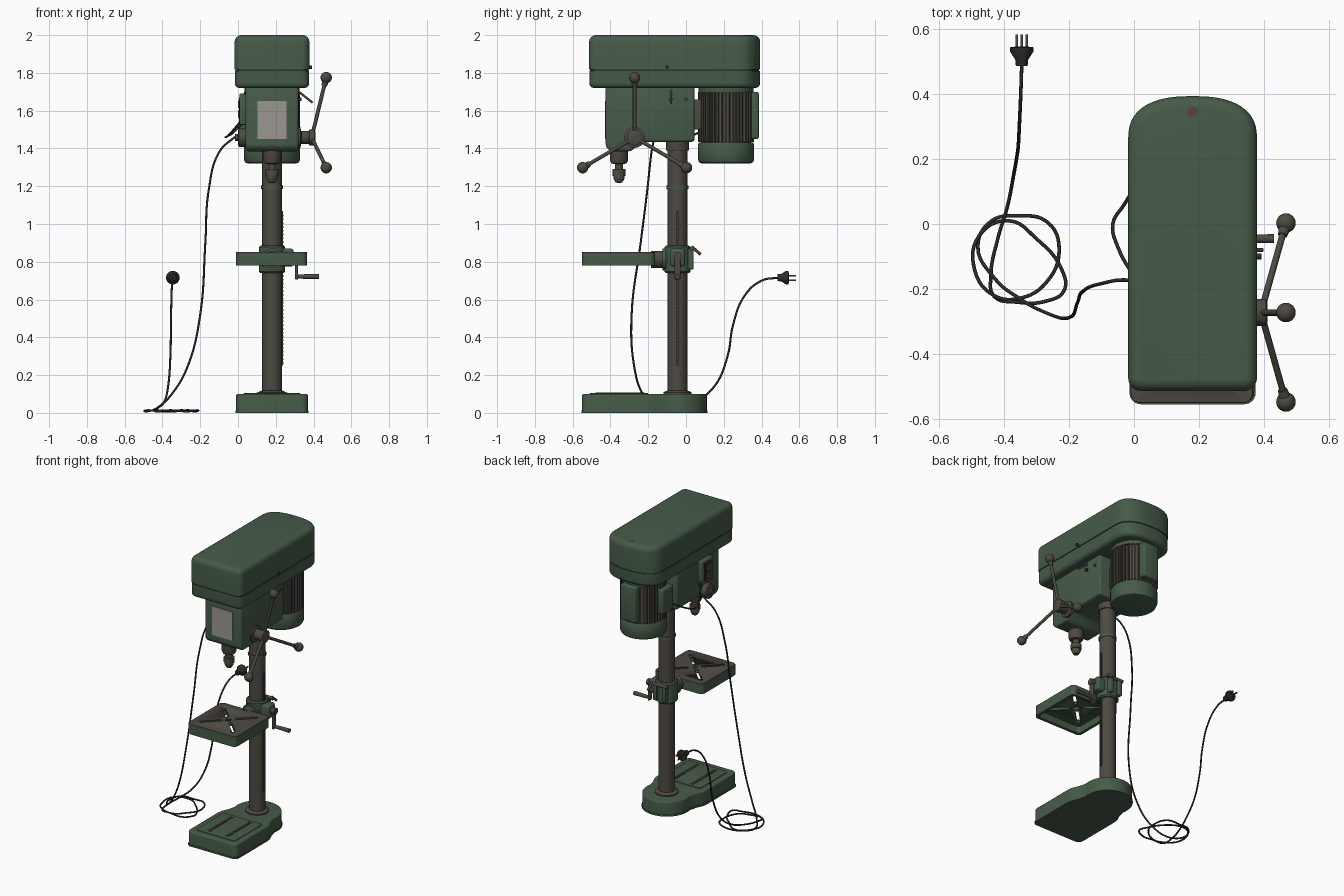
import bpy, bmesh, math
from mathutils import Vector

if "Cube" in bpy.data.objects:
    bpy.data.objects.remove(bpy.data.objects["Cube"])

def material(name, rgb):
    m = bpy.data.materials.new(name)
    m.diffuse_color = (*rgb, 1)
    m.use_nodes = True
    m.node_tree.nodes["Principled BSDF"].inputs["Base Color"].default_value = m.diffuse_color
    return m

GREEN = material("machine green", (0.062, 0.105, 0.066))
STEEL = material("brown grey steel", (0.075, 0.068, 0.056))
DARK = material("dark rubber", (0.028, 0.026, 0.022))
PLATE = material("pale plate", (0.33, 0.31, 0.29))
RED = material("dull red", (0.10, 0.055, 0.04))
CX, CY = 0.18, -0.045          # column axis

def finish(name, bm, mat):
    bmesh.ops.recalc_face_normals(bm, faces=bm.faces)
    me = bpy.data.meshes.new(name)
    bm.to_mesh(me)
    bm.free()
    ob = bpy.data.objects.new(name, me)
    bpy.context.collection.objects.link(ob)
    me.materials.append(mat)
    bpy.ops.object.select_all(action='DESELECT')
    ob.select_set(True)
    bpy.context.view_layer.objects.active = ob
    bpy.ops.object.shade_smooth_by_angle(angle=math.radians(35))
    return ob

def prism(name, outline, z0, z1, mat, top=0, bottom=0):
    """Extrude an xy outline upward, with optional rounded rims."""
    bm = bmesh.new()
    face = bm.faces.new([bm.verts.new((x, y, z0)) for x, y in outline])
    ext = bmesh.ops.extrude_face_region(bm, geom=[face])
    bmesh.ops.translate(bm, vec=(0, 0, z1 - z0), verts=[v for v in ext['geom'] if isinstance(v, bmesh.types.BMVert)])
    for width, z in ((top, z1), (bottom, z0)):
        if width:
            rim = [e for e in bm.edges if all(abs(v.co.z - z) < 1e-5 for v in e.verts)]
            bmesh.ops.bevel(bm, geom=rim, offset=width, segments=4, profile=0.5, affect='EDGES')
    return finish(name, bm, mat)

def box(name, x, y, z, mat, bevel=0, angle=0):
    bm = bmesh.new()
    bmesh.ops.create_cube(bm, size=1)
    bmesh.ops.scale(bm, vec=(x[1] - x[0], y[1] - y[0], z[1] - z[0]), verts=bm.verts)
    if bevel:
        bmesh.ops.bevel(bm, geom=bm.edges[:], offset=bevel, segments=3, profile=0.5, affect='EDGES')
    ob = finish(name, bm, mat)
    ob.location = (sum(x) / 2, sum(y) / 2, sum(z) / 2)
    ob.rotation_euler.z = angle
    return ob

def lathe(name, start, axis, profile, mat, n=32):
    """Spin (radius, distance) pairs around an axis."""
    bm = bmesh.new()
    q = Vector(axis).to_track_quat('Z', 'Y')
    rings = [[bm.verts.new(Vector(start) + q @ Vector((r * math.cos(t), r * math.sin(t), h)))
              for t in (2 * math.pi * i / n for i in range(n))] for r, h in profile]
    for a, b in zip(rings, rings[1:]):
        for i in range(n):
            bm.faces.new((a[i], a[(i + 1) % n], b[(i + 1) % n], b[i]))
    bm.faces.new(rings[0])
    bm.faces.new(rings[-1])
    return finish(name, bm, mat)

def rod(name, a, b, r, mat, r2=None, n=20):
    d = Vector(b) - Vector(a)
    return lathe(name, a, d, [(r, 0), (r2 or r, d.length)], mat, n)

def ball(name, centre, r, mat):
    bm = bmesh.new()
    bmesh.ops.create_uvsphere(bm, u_segments=24, v_segments=14, radius=r)
    ob = finish(name, bm, mat)
    ob.location = centre
    return ob

def cable(name, points, r, mat):
    cu = bpy.data.curves.new(name, 'CURVE')
    cu.dimensions = '3D'
    cu.bevel_depth, cu.bevel_resolution, cu.resolution_u = r, 2, 6
    cu.use_fill_caps = True
    sp = cu.splines.new('BEZIER')
    sp.bezier_points.add(len(points) - 1)
    for bp, p in zip(sp.bezier_points, points):
        bp.co = p
        bp.handle_left_type = bp.handle_right_type = 'AUTO'
    ob = bpy.data.objects.new(name, cu)
    bpy.context.collection.objects.link(ob)
    cu.materials.append(mat)
    return ob

def cut(ob, cutter):
    m = ob.modifiers.new("cut", 'BOOLEAN')
    m.operation, m.object, m.solver = 'DIFFERENCE', cutter, 'EXACT'
    cutter.hide_render = True
    cutter.hide_viewport = True

def arc(cx, cy, r, a0, a1, n=6):
    return [(cx + r * math.cos(math.radians(a0 + (a1 - a0) * i / n)),
             cy + r * math.sin(math.radians(a0 + (a1 - a0) * i / n))) for i in range(n + 1)]

def rounded(x0, x1, y0, y1, r):
    return (arc(x0 + r, y0 + r, r, 180, 270) + arc(x1 - r, y0 + r, r, 270, 360)
            + arc(x1 - r, y1 - r, r, 0, 90) + arc(x0 + r, y1 - r, r, 90, 180))

# Base: rectangular front flowing into a round foot
def base_outline(d):
    return (arc(0.025 + d, -0.515 + d, 0.035, 180, 270) + arc(0.335 - d, -0.515 + d, 0.035, 270, 360)
            + [(0.37 - d, -0.21), (0.365 - d, -0.175), (0.345 - d, -0.13)]
            + arc(CX, CY, 0.155 - d, -12, 192, 28) + [(0.015 + d, -0.13), (-0.005 + d, -0.175), (-0.01 + d, -0.21)])
prism("base", base_outline(0), 0, 0.1, GREEN, top=0.008)
prism("base_bottom_rim", base_outline(-0.004), 0, 0.012, GREEN)
prism("base_work_pad", rounded(0.03, 0.33, -0.51, -0.2, 0.02), 0.098, 0.105, GREEN, top=0.003)
for x in (0.11, 0.25):
    box("base_slot", (x - 0.013, x + 0.013), (-0.48, -0.22), (0.1, 0.107), STEEL)
    box("base_slot_gap", (x - 0.006, x + 0.006), (-0.475, -0.225), (0.1, 0.108), DARK)

# Column with foot flange, collars and rack
lathe("column", (CX, CY, 0.09), (0, 0, 1), [(0.075, 0), (0.075, 0.018), (0.062, 0.026), (0.052, 0.028), (0.052, 1.45)], STEEL, 40)
lathe("rack_collar", (CX, CY, 1.185), (0, 0, 1), [(0.057, 0), (0.057, 0.018)], GREEN, 40)
lathe("head_collar", (CX, CY, 1.39), (0, 0, 1), [(0.06, 0), (0.062, 0.06)], STEEL, 40)
box("rack", (0.225, 0.237), (CY - 0.008, CY + 0.008), (0.25, 1.07), DARK)
for i in range(40):
    z = 0.26 + i * 0.02
    box("rack_tooth", (0.235, 0.24), (CY - 0.007, CY + 0.007), (z, z + 0.009), STEEL)

# Tilting table, hollow below, with crossed slots
table = prism("table", rounded(-0.01, 0.365, -0.55, -0.165, 0.03), 0.78, 0.845, GREEN)
top = prism("table_top", rounded(-0.01, 0.365, -0.55, -0.165, 0.03), 0.845, 0.852, STEEL, top=0.003)
cut(table, prism("table_pocket_cutter", rounded(0.01, 0.345, -0.53, -0.185, 0.02), 0.7, 0.828, GREEN))
TX, TY = 0.178, -0.357
slots = [lathe("table_hole_cutter", (TX, TY, 0.75), (0, 0, 1), [(0.016, 0), (0.016, 0.2)], STEEL, 20)]
for k in range(4):
    a = math.radians(45 + 90 * k)
    x, y = TX + 0.115 * math.cos(a), TY + 0.115 * math.sin(a)
    slots.append(box("table_slot_cutter", (x - 0.07, x + 0.07), (y - 0.011, y + 0.011), (0.75, 0.95), STEEL, angle=a))
for s in slots:
    cut(table, s)
    cut(top, s)

# Table bracket, pivot, crank and clamp
lathe("table_bracket", (CX, CY, 0.74), (0, 0, 1), [(0.062, 0), (0.07, 0.008), (0.07, 0.137), (0.062, 0.145)], GREEN, 36)
rod("table_pivot", (CX, -0.185, 0.813), (CX, -0.09, 0.813), 0.045, STEEL, n=32)
rod("pivot_flange", (CX, -0.125, 0.813), (CX, -0.105, 0.813), 0.058, GREEN, n=32)
box("gear_housing", (0.21, 0.295), (-0.085, -0.005), (0.775, 0.87), GREEN, 0.015)
rod("crank_shaft", (0.28, CY, 0.83), (0.325, CY, 0.83), 0.022, STEEL)
crank = box("crank_arm", (0.302, 0.318), (CY - 0.016, CY + 0.016), (0.705, 0.85), STEEL, 0.006)
rod("crank_handle", (0.31, CY, 0.722), (0.43, CY, 0.722), 0.011, STEEL, 0.014)
for x in (0.145, 0.215):
    box("clamp_lug", (x - 0.014, x + 0.014), (0.01, 0.04), (0.76, 0.87), GREEN, 0.005)
rod("clamp_screw", (0.12, 0.03, 0.87), (0.25, 0.03, 0.87), 0.012, STEEL)
rod("clamp_lever", (0.24, 0.03, 0.88), (0.24, 0.078, 0.838), 0.008, STEEL)

# Head casting: side profile extruded across x
profile = [(-0.425, 1.73), (-0.425, 1.41), (-0.4, 1.385), (-0.29, 1.385), (-0.24, 1.435), (0.045, 1.435), (0.045, 1.73)]
bm = bmesh.new()
f = bm.faces.new([bm.verts.new((0.04, y, z)) for y, z in profile])
ext = bmesh.ops.extrude_face_region(bm, geom=[f])
bmesh.ops.translate(bm, vec=(0.28, 0, 0), verts=[v for v in ext['geom'] if isinstance(v, bmesh.types.BMVert)])
bmesh.ops.bevel(bm, geom=bm.edges[:], offset=0.014, segments=3, profile=0.5, affect='EDGES')
finish("head", bm, GREEN)
box("name_plate", (0.102, 0.258), (-0.43, -0.423), (1.45, 1.65), PLATE)

# Quill and chuck
lathe("quill_and_chuck", (CX, -0.355, 1.39), (0, 0, -1),
      [(0.047, 0), (0.047, 0.055), (0.04, 0.07), (0.022, 0.072), (0.022, 0.098), (0.034, 0.1), (0.034, 0.135),
       (0.029, 0.137), (0.029, 0.15), (0.018, 0.17), (0.008, 0.172)], STEEL)

# Feed hub with three ball-ended spokes, and return spring housing opposite
HY, HZ = -0.272, 1.458
lathe("feed_hub", (0.31, HY, HZ), (1, 0, 0), [(0.055, 0), (0.055, 0.02), (0.035, 0.025), (0.035, 0.065),
      (0.042, 0.068), (0.042, 0.095), (0.03, 0.1)], STEEL)
for y, z in ((HY, 1.775), (-0.547, 1.298), (0.003, 1.298)):
    rod("feed_spoke", (0.39, HY, HZ), (0.467, y, z), 0.01, STEEL)
    ball("feed_knob", (0.467, y, z), 0.03, STEEL)
    d = (Vector((0.467, y, z)) - Vector((0.39, HY, HZ))).normalized()
    rod("knob_neck", Vector((0.467, y, z)) - d * 0.045, (0.467, y, z), 0.014, STEEL, 0.022)
lathe("spring_housing", (0.045, HY, HZ), (-1, 0, 0), [(0.05, 0), (0.05, 0.04), (0.04, 0.045), (0.018, 0.046), (0.018, 0.06)], STEEL)

# Switch box
box("switch_box", (0.008, 0.05), (-0.31, -0.19), (1.525, 1.69), GREEN, 0.006)
box("switch_face", (0.004, 0.012), (-0.285, -0.215), (1.545, 1.67), DARK)
box("on_button", (0.0, 0.01), (-0.275, -0.225), (1.615, 1.655), STEEL)
box("off_button", (0.0, 0.01), (-0.275, -0.225), (1.56, 1.6), RED)

# Belt tension lever and clamps on the right of the head
rod("tension_lever", (0.31, -0.08, 1.71), (0.395, -0.08, 1.642), 0.006, STEEL)
rod("tension_bolt", (0.31, -0.08, 1.66), (0.335, -0.08, 1.66), 0.01, DARK)
rod("head_bolt", (0.31, 0.0, 1.66), (0.33, 0.0, 1.66), 0.01, STEEL)

# Motor: finned body, green caps, terminal boxes, mount
MX, MY = 0.18, 0.212
lathe("motor_body", (MX, MY, 1.42), (0, 0, 1), [(0.132, 0), (0.132, 0.31)], STEEL, 48)
for i in range(40):
    a = 2 * math.pi * i / 40
    x, y = MX + 0.137 * math.cos(a), MY + 0.137 * math.sin(a)
    box("motor_fin", (x - 0.011, x + 0.011), (y - 0.004, y + 0.004), (1.435, 1.7), STEEL, angle=a)
lathe("motor_fan_cover", (MX, MY, 1.32), (0, 0, 1), [(0.125, 0), (0.142, 0.006), (0.149, 0.022), (0.149, 0.1), (0.142, 0.112)], GREEN, 48)
lathe("motor_top_cap", (MX, MY, 1.695), (0, 0, 1), [(0.145, 0), (0.145, 0.035)], GREEN, 48)
box("motor_back_box", (0.12, 0.24), (0.33, 0.386), (1.45, 1.7), GREEN, 0.012)
box("motor_side_box", (0.005, 0.06), (0.13, 0.25), (1.49, 1.66), GREEN, 0.01)
box("motor_mount", (0.12, 0.24), (0.04, 0.1), (1.5, 1.66), STEEL, 0.008)

# Belt hood: rounded back, split by a dark seam
def hood_outline(d):
    back = []
    for i in range(29):
        t = math.pi * i / 28
        c, s = math.cos(t), math.sin(t)
        back.append((CX + (0.198 - d) * math.copysign(abs(c) ** 0.8, c), 0.26 + (0.133 - d) * s ** 0.8))
    return arc(0.022 + d, -0.473 + d, 0.04, 180, 270) + arc(0.338 - d, -0.473 + d, 0.04, 270, 360) + back
prism("hood_upper", hood_outline(0), 1.818, 2.0, GREEN, top=0.036)
prism("hood_seam", hood_outline(0.006), 1.805, 1.822, DARK)
prism("hood_lower", hood_outline(0.001), 1.72, 1.811, GREEN, bottom=0.025)
rod("hood_knob", (0.37, -0.1, 1.83), (0.392, -0.1, 1.83), 0.009, DARK)
lathe("hood_badge", (CX, 0.345, 1.996), (0, 0, 1), [(0.016, 0), (0.016, 0.005)], RED)

# Power cable: drop, two floor loops, rise to the plug
drop = [(0.02, -0.18, 1.48), (-0.03, -0.172, 1.45), (-0.1, -0.183, 1.38), (-0.155, -0.205, 1.18), (-0.173, -0.24, 0.9),
        (-0.2, -0.288, 0.52), (-0.265, -0.275, 0.25), (-0.35, -0.23, 0.1), (-0.43, -0.165, 0.025)]
loops = [(-0.48, -0.07), (-0.44, 0.008), (-0.36, 0.025), (-0.265, 0.005), (-0.23, -0.08), (-0.27, -0.18), (-0.35, -0.228),
         (-0.43, -0.22), (-0.49, -0.14), (-0.475, -0.035), (-0.385, 0.01), (-0.3, -0.045), (-0.222, -0.14),
         (-0.215, -0.205), (-0.27, -0.237), (-0.36, -0.24), (-0.43, -0.222)]
rise = [(-0.44, -0.16, 0.015), (-0.42, -0.05, 0.03), (-0.39, 0.05, 0.06), (-0.37, 0.15, 0.14), (-0.358, 0.22, 0.3),
        (-0.355, 0.25, 0.47), (-0.352, 0.31, 0.62), (-0.348, 0.4, 0.7), (-0.345, 0.49, 0.716)]
cable("power_cable", drop + [(x, y, 0.008 + 0.006 * (i % 2)) for i, (x, y) in enumerate(loops)] + rise, 0.0055, DARK)
cable("motor_cable", [(0.02, 0.14, 1.53), (-0.03, 0.06, 1.48), (-0.065, 0.0, 1.46), (-0.05, -0.07, 1.47), (0.02, -0.19, 1.55)], 0.0055, DARK)

# Plug with three prongs
lathe("plug", (-0.345, 0.485, 0.716), (0, 1, 0), [(0.018, 0), (0.02, 0.02), (0.036, 0.045), (0.036, 0.058), (0.02, 0.06)], DARK, 24)
for dx, dz in ((-0.015, 0.01), (0.015, 0.01), (0, -0.015)):
    box("plug_prong", (-0.349 + dx, -0.341 + dx), (0.54, 0.582), (0.712 + dz, 0.72 + dz), STEEL)
